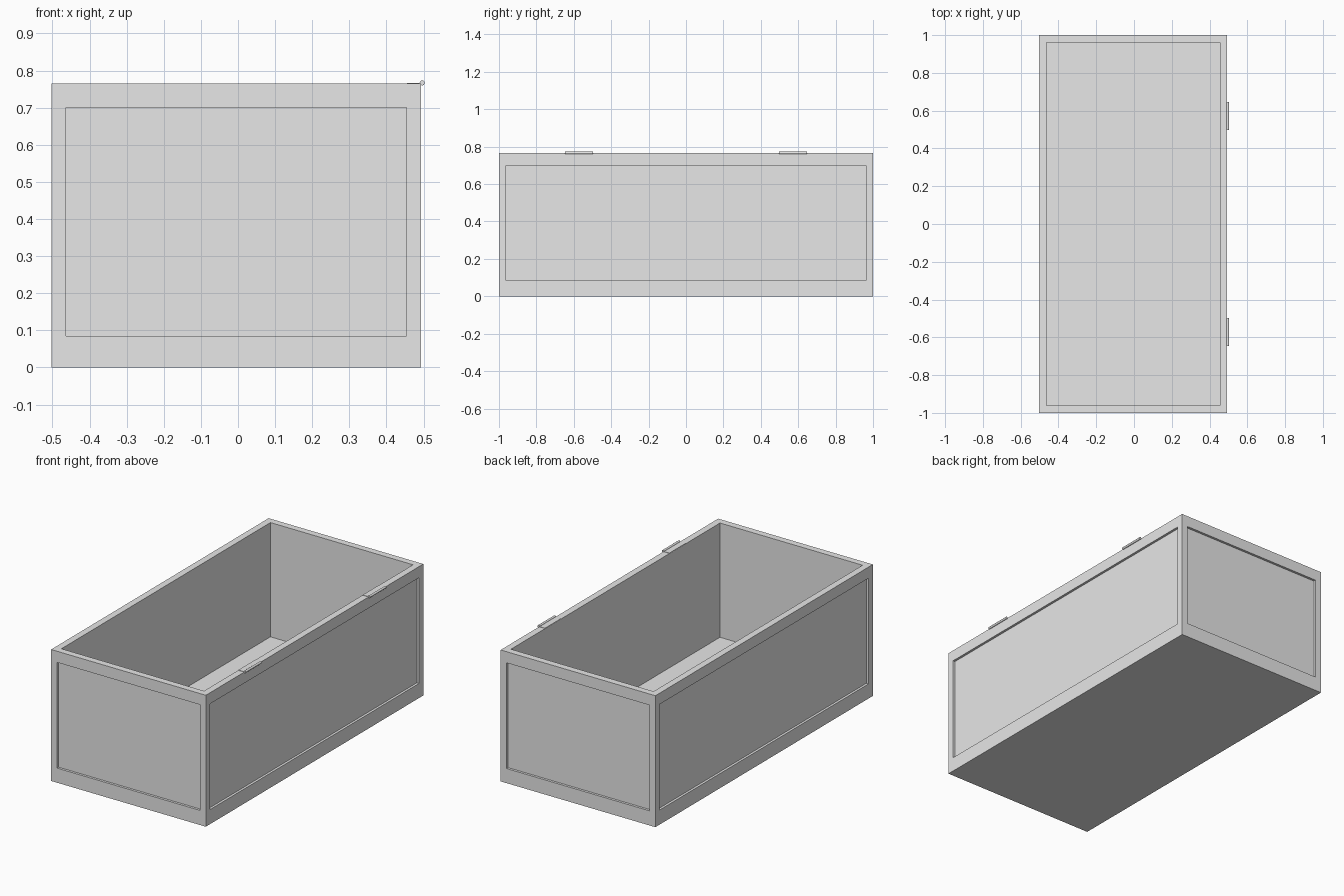
import bpy, bmesh
from mathutils import Matrix, Vector

if "Cube" in bpy.data.objects:
    bpy.data.objects.remove(bpy.data.objects["Cube"], do_unlink=True)

grey = bpy.data.materials.new("light_grey")
grey.use_nodes = True
grey.diffuse_color = (0.8, 0.8, 0.8, 1)
grey.node_tree.nodes["Principled BSDF"].inputs["Base Color"].default_value = (0.8, 0.8, 0.8, 1)

LEFT, RIGHT, HALF_LENGTH, HEIGHT = -0.503, 0.493, 1.0, 0.765
WALL, FLOOR, RECESS = 0.055, 0.10, 0.014
PANEL_BOTTOM, PANEL_TOP = 0.085, 0.70


def finish(bm, name):
    bmesh.ops.recalc_face_normals(bm, faces=bm.faces)
    mesh = bpy.data.meshes.new(name)
    bm.to_mesh(mesh)
    bm.free()
    mesh.materials.append(grey)
    obj = bpy.data.objects.new(name, mesh)
    bpy.context.collection.objects.link(obj)
    return obj


def add_box(bm, low, high):
    low, high = Vector(low), Vector(high)
    matrix = Matrix.Translation((low + high) / 2) @ Matrix.Diagonal((*(high - low), 1))
    bmesh.ops.create_cube(bm, size=1, matrix=matrix)


def sink(bm, face, depth):
    """Push a face straight inwards, leaving walls around it."""
    offset = -face.normal * depth
    new = bmesh.ops.extrude_discrete_faces(bm, faces=[face])["faces"][0]
    bmesh.ops.translate(bm, verts=new.verts[:], vec=offset)


# Crate body: hollow from the top, with a sunken panel on each side
bm = bmesh.new()
add_box(bm, (LEFT, -HALF_LENGTH, 0), (RIGHT, HALF_LENGTH, HEIGHT))
bm.normal_update()
sides = [f for f in bm.faces if abs(f.normal.z) < 0.5]
top = next(f for f in bm.faces if f.normal.z > 0.5)
bmesh.ops.inset_individual(bm, faces=sides + [top], thickness=WALL)
bm.normal_update()
for face in sides:
    for v in face.verts:
        v.co.z = PANEL_TOP if v.co.z > HEIGHT / 2 else PANEL_BOTTOM
    sink(bm, face, RECESS)
sink(bm, top, HEIGHT - FLOOR)
finish(bm, "crate_body")

# Two hinges on the left rim: a thin leaf and a round barrel
for label, y in (("front", -0.572), ("back", 0.572)):
    bm = bmesh.new()
    add_box(bm, (0.455, y - 0.075, 0.762), (0.494, y + 0.075, 0.767))
    finish(bm, label + "_hinge_leaf")

    bm = bmesh.new()
    turn = Matrix.Translation((0.4963, y, 0.7667)) @ Matrix.Rotation(1.5708, 4, "X")
    bmesh.ops.create_cone(bm, cap_ends=True, segments=16, radius1=0.0067,
                          radius2=0.0067, depth=0.15, matrix=turn)
    barrel = finish(bm, label + "_hinge_barrel")
    bpy.ops.object.select_all(action="DESELECT")
    barrel.select_set(True)
    bpy.context.view_layer.objects.active = barrel
    bpy.ops.object.shade_smooth_by_angle()
